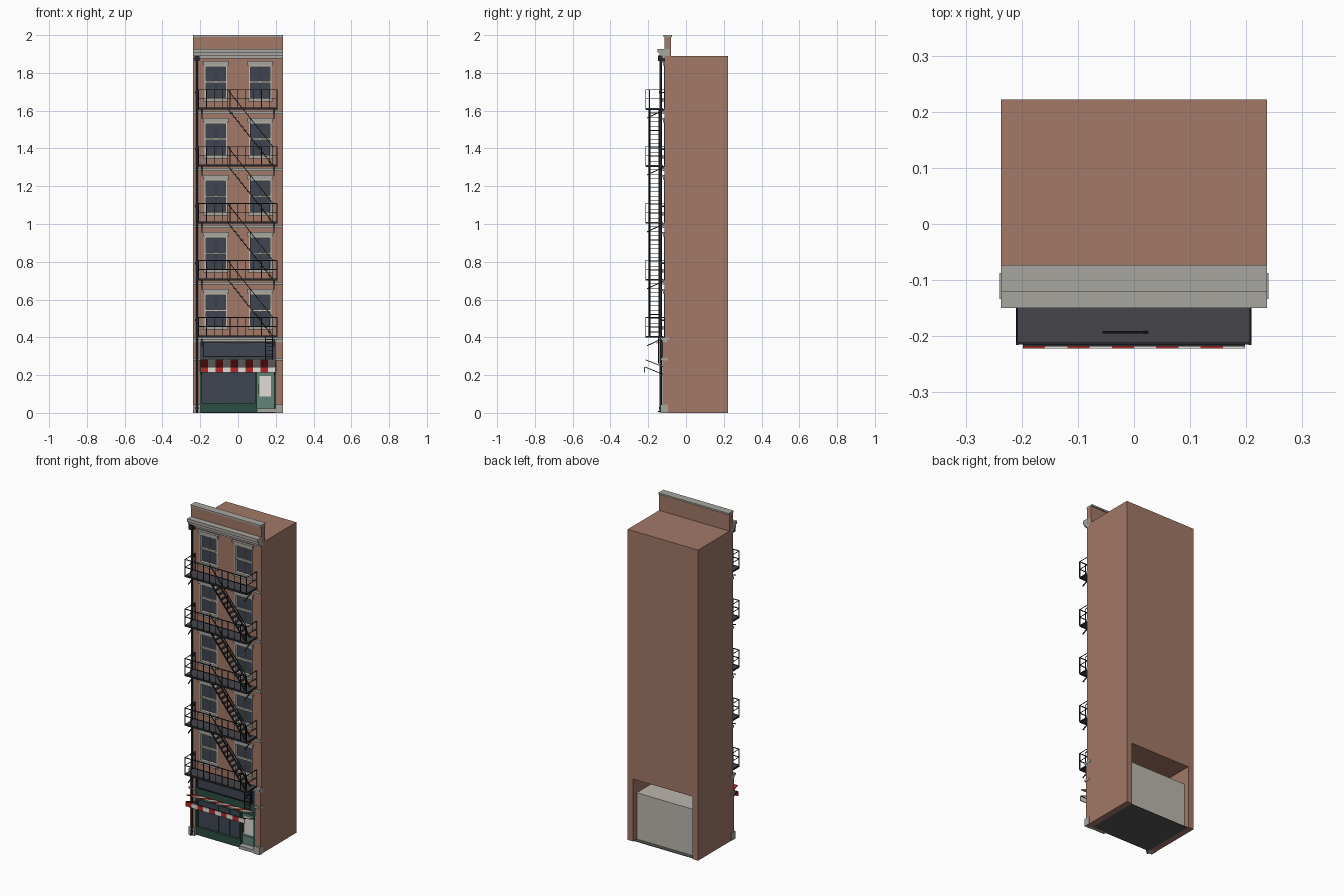
import bpy, bmesh, math
from mathutils import Vector, Matrix

if "Cube" in bpy.data.objects:
    bpy.data.objects.remove(bpy.data.objects["Cube"])

COL = {
    "brick": (.36, .19, .135), "stone": (.39, .38, .35), "glass": (.05, .06, .085),
    "iron": (.018, .02, .024), "grate": (.06, .06, .07), "green": (.025, .075, .055),
    "sage": (.12, .23, .19), "red": (.45, .02, .02), "white": (.75, .72, .68),
    "plaster": (.5, .47, .42), "frame": (.55, .52, .44), "floor": (.09, .09, .09)}
MATS = {}
for k, c in COL.items():
    MATS[k] = bpy.data.materials.new(k)
    MATS[k].diffuse_color = (*c, 1)


class Part:
    """Collects boxes, bars and tubes into one named object."""
    def __init__(self, name, mat):
        self.name, self.mat, self.bm = name, mat, bmesh.new()

    def box(self, x0, x1, y0, y1, z0, z1):
        m = Matrix.Translation(((x0 + x1) / 2, (y0 + y1) / 2, (z0 + z1) / 2))
        s = Matrix.Diagonal((abs(x1 - x0), abs(y1 - y0), abs(z1 - z0), 1))
        bmesh.ops.create_cube(self.bm, size=1, matrix=m @ s)

    def bar(self, a, b, w=.004, h=None):
        a, b = Vector(a), Vector(b)
        d = b - a
        m = Matrix.Translation((a + b) / 2) @ d.to_track_quat('Z', 'Y').to_matrix().to_4x4()
        bmesh.ops.create_cube(self.bm, size=1, matrix=m @ Matrix.Diagonal((w, h or w, d.length, 1)))

    def tube(self, x, y, z0, z1, r):
        bmesh.ops.create_cone(self.bm, cap_ends=True, segments=12, radius1=r, radius2=r,
                              depth=z1 - z0, matrix=Matrix.Translation((x, y, (z0 + z1) / 2)))

    def done(self):
        me = bpy.data.meshes.new(self.name)
        self.bm.to_mesh(me)
        self.bm.free()
        ob = bpy.data.objects.new(self.name, me)
        bpy.context.collection.objects.link(ob)
        if self.mat:
            me.materials.append(MATS[self.mat])
        return ob


F = -.114                                    # facade plane
FLOORS = [.455 + .302 * i for i in range(5)]  # window bottoms
DECKS = [.405 + .3015 * i for i in range(5)]  # fire escape levels

# brick body with window recesses and an open ground floor
body = Part("brick_body", "brick")
body.box(-.237, .237, F, .222, 0, 1.89)
body = body.done()
cut = Part("opening_cutter", None)
cut.box(-.2, .2, -.3, .4, -.1, .38)
for z in FLOORS:
    for x in (-.117, .117):
        cut.box(x - .06, x + .06, -.2, F + .022, z, z + .177)
cut = cut.done()
cut.hide_render = True
cut.hide_viewport = True
mod = body.modifiers.new("openings", 'BOOLEAN')
mod.object, mod.operation, mod.solver = cut, 'DIFFERENCE', 'EXACT'

# shop interior block seen through the open rear
p = Part("shop_interior", "plaster")
p.box(-.198, .198, -.088, .19, .003, .285)
p.done()
p = Part("shop_floor", "floor")
p.box(-.2, .2, -.11, .215, 0, .003)
p.done()

# sash windows
glass, frame = Part("window_glass", "glass"), Part("window_frames", "frame")
trim = Part("window_lintels_and_sills", "stone")
for z in FLOORS:
    t = z + .177
    for x in (-.117, .117):
        glass.box(x - .059, x + .059, F + .014, F + .021, z, t)
        for s in (-1, 1):
            frame.box(x + s * .06, x + s * .052, F - .003, F + .02, z, t)
        frame.box(x - .06, x + .06, F - .003, F + .02, t - .008, t)
        frame.box(x - .06, x + .06, F - .003, F + .02, z, z + .008)
        frame.box(x - .055, x + .055, F + .003, F + .018, z + .083, z + .093)
        frame.box(x - .002, x + .002, F + .006, F + .018, z, t)
        trim.box(x - .065, x + .065, F - .012, F + .01, z - .014, z)
        trim.box(x - .066, x + .066, F - .009, F + .01, t, t + .018)
        trim.box(x - .07, x + .07, F - .015, F + .005, t + .014, t + .023)
for p in (glass, frame, trim):
    p.done()

# stone belt courses, storefront cornice, pilaster caps and plinths
p = Part("stone_bands", "stone")
for z in DECKS[1:]:
    p.box(-.237, .237, F - .01, F + .005, z - .028, z - .014)
p.box(-.2395, .2395, -.134, -.087, .385, .4)
p.box(-.2375, .2375, -.126, -.1, .374, .385)
for s in (-1, 1):
    p.box(s * .2395, s * .198, -.134, -.095, .278, .29)
    p.box(s * .2395, s * .198, -.134, -.095, 0, .045)
p.box(.1, .198, -.135, -.088, .003, .022)
p.done()
p = Part("pilasters", "brick")
for s in (-1, 1):
    p.box(s * .237, s * .2, -.124, F + .003, .04, .38)
p.done()

# roof cornice and parapet
p = Part("roof_cornice", "stone")
p.box(-.237, .237, -.128, -.1, 1.875, 1.892)
p.box(-.237, .237, -.14, -.088, 1.89, 1.91)
p.box(-.237, .237, -.15, -.088, 1.908, 1.927)
p.box(-.237, .237, -.12, -.073, 1.99, 2)
p.done()
p = Part("parapet", "brick")
p.box(-.237, .237, -.114, -.08, 1.89, 1.991)
p.done()

# shopfront: stall riser, frames, glazing, door
p = Part("shopfront_frame", "green")
p.box(-.2, .1, -.12, -.086, .003, .052)
p.box(-.2, .2, -.116, -.086, .215, .3)
for x in (-.196, .096, .195):
    p.box(x - .005, x + .005, -.12, -.086, .003, .22)
for x in (-.055, .02):
    p.box(x - .002, x + .002, -.112, -.095, .05, .22)
p.done()
p = Part("shop_glass", "glass")
p.box(-.195, .095, -.106, -.089, .05, .216)
p.done()
p = Part("shop_door", "sage")
p.box(.1, .192, -.1, -.087, .022, .216)
p.box(.112, .18, -.103, -.098, .033, .075)
p.done()
p = Part("door_pane", "white")
p.box(.115, .175, -.103, -.098, .087, .195)
p.done()
p = Part("door_handle", "iron")
p.bar((.107, -.106, .1), (.107, -.106, .15))
p.done()

# blank fascia sign with border and lamp bar
p = Part("sign_board", "glass")
p.box(-.2, .2, -.118, -.08, .285, .38)
p.box(-.183, .183, -.13, -.11, .298, .374)
p.done()
p = Part("sign_border_and_lamp", "iron")
for z in (.298, .374):
    p.box(-.185, .185, -.134, -.12, z - .003, z + .003)
for s in (-1, 1):
    p.box(s * .185, s * .179, -.134, -.12, .298, .374)
    p.bar((s * .05, -.12, .378), (s * .05, -.152, .371), .003)
p.done()
p = Part("lamp_bar", "stone")
p.box(-.06, .06, -.157, -.15, .367, .373)
p.done()

# striped awning tilting up outward, hanging valance and arms
stripes = (Part("awning_red_stripes", "red"), Part("awning_white_stripes", "white"))
for i in range(10):
    x = -.198 + i * .0396
    s = stripes[i % 2]
    s.bar((x + .0198, -.118, .243), (x + .0198, -.214, .281), .0396, .005)
    s.box(x, x + .0396, -.222, -.216, .215, .242)
for s in stripes:
    s.done()
p = Part("awning_arms", "iron")
for x in (-.195, .195):
    p.bar((x, -.118, .202), (x, -.217, .243))
p.bar((-.198, -.216, .242), (.198, -.216, .242))
p.done()

# fire escape: decks, railings, brackets
deck, iron = Part("fire_escape_decks", "grate"), Part("fire_escape_railings", "iron")
X0, X1, Y0, Y1 = -.208, .207, -.213, -.122
for z in DECKS:
    deck.box(X0, X1, Y0, Y1, z - .003, z + .003)
    iron.box(X0 - .001, X1 + .001, Y0 - .002, Y0 + .002, z - .006, z + .005)
    for h in (.052, .1):
        iron.bar((X0, Y0, z + h), (X1, Y0, z + h))
        for x in (X0, X1):
            iron.bar((x, Y0, z + h), (x, Y1 + .006, z + h), .003)
    for i in range(11):
        x = X0 + (X1 - X0) * i / 10
        iron.bar((x, Y0, z), (x, Y0, z + .1), .0035 if i % 10 else .005)
    for x in (X0, X1):
        iron.bar((x, Y1 + .006, z), (x, Y1 + .006, z + .1), .003)
        iron.bar((x, Y0, z - .004), (x, Y1 + .008, z - .004), .005)
    for x in (-.19, .19):
        iron.bar((x, -.118, z - .008), (x, -.207, z - .05), .005)
deck.done()
iron.done()

# stairs between decks
stair = Part("fire_escape_stairs", "iron")
for z0, z1 in zip(DECKS, DECKS[1:]):
    a, b = Vector((.185, 0, z0)), Vector((-.055, 0, z1))
    for y in (-.193, -.142):
        o = Vector((0, y, 0))
        stair.bar(a + o, b + o, .009, .004)
    o = Vector((0, -.193, .1))
    stair.bar(a + o, b + o, .004)
    for t in (0, .5, 1):
        q = a.lerp(b, t) + Vector((0, -.193, 0))
        stair.bar(q, q + Vector((0, 0, .1)), .003)
    for i in range(1, 13):
        q = a.lerp(b, i / 13)
        stair.box(q.x - .009, q.x + .009, -.193, -.142, q.z - .0015, q.z + .0015)
stair.done()

# short drop ladder by the door
p = Part("drop_ladder", "iron")
for x in (.145, .182):
    p.bar((x, -.145, .262), (x, -.145, .405))
for i in range(7):
    p.bar((.145, -.145, .27 + i * .02), (.182, -.145, .27 + i * .02), .003)
p.done()

# drainpipe with hopper head, shoe and straps
p = Part("drainpipe", "iron")
p.tube(-.217, -.134, .005, 1.87, .006)
for z in [.02] + [d + .08 for d in DECKS]:
    p.tube(-.217, -.134, z, z + .012, .008)
    p.box(-.227, -.207, -.134, F, z + .002, z + .009)
p.box(-.231, -.204, -.147, F, 1.862, 1.893)
p.bar((-.217, -.134, .012), (-.217, -.147, .004), .008)
pipe = p.done()
bpy.context.view_layer.objects.active = pipe
pipe.select_set(True)
bpy.ops.object.shade_smooth_by_angle(angle=math.radians(40))

for m in bpy.data.materials:
    if m.users and not m.is_grease_pencil:
        m.use_nodes = True
        m.node_tree.nodes["Principled BSDF"].inputs["Base Color"].default_value = m.diffuse_color
